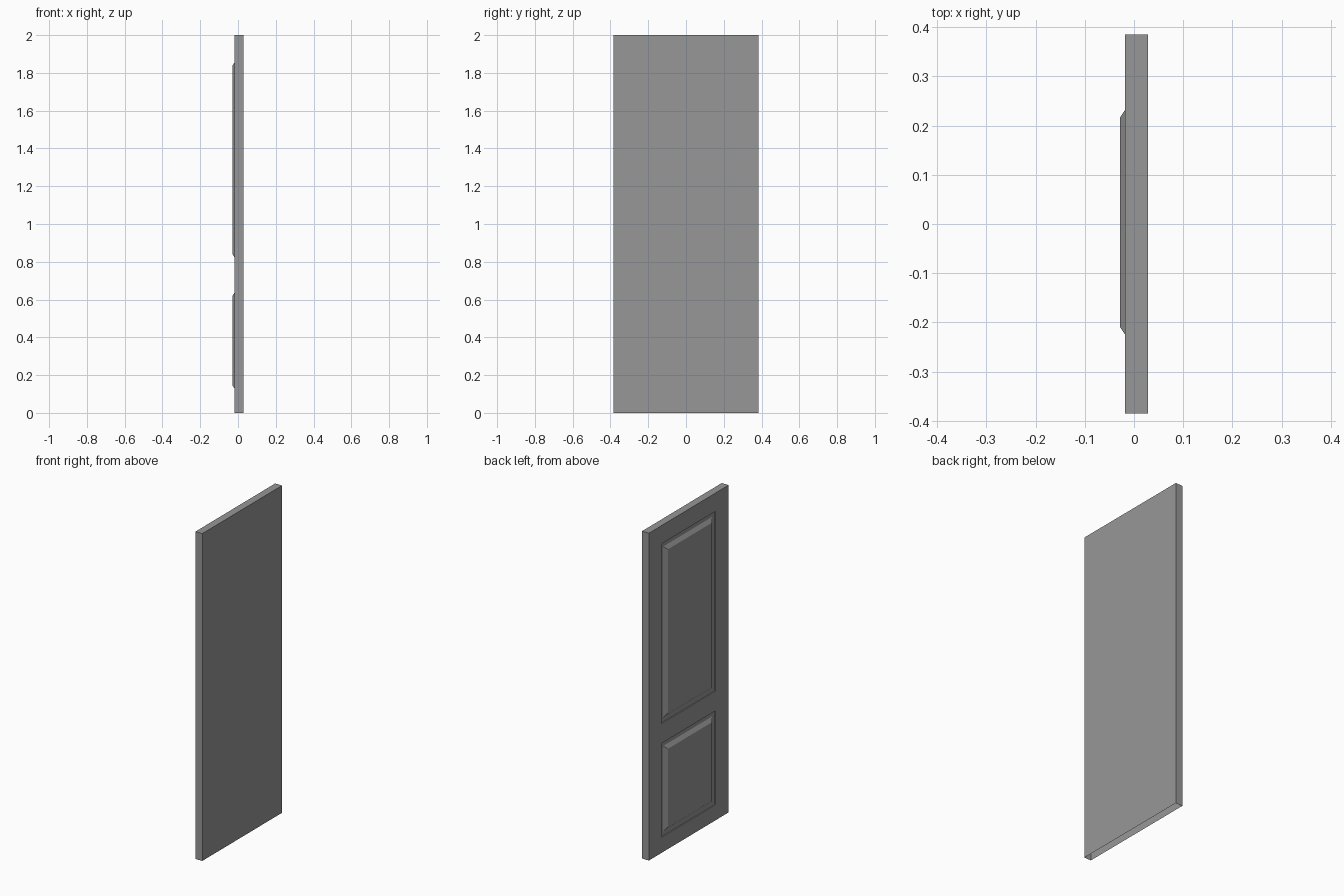
import bpy, bmesh

if "Cube" in bpy.data.objects:
    bpy.data.objects.remove(bpy.data.objects["Cube"])

FACE_X, BACK_X = -0.0185, 0.0280
ys = [-0.385, -0.258, 0.265, 0.385]
zs = [0.0, 0.095, 0.669, 0.790, 1.888, 2.0]
# panel moulding: (inset, depth) steps from surface to raised field
steps = [(0.001, -0.0135), (0.025, -0.0135), (0.0225, -0.0285)]

bm = bmesh.new()

# panelled face: stile and rail layout
v = [[bm.verts.new((FACE_X, y, z)) for z in zs] for y in ys]
panels = []
for i in range(len(ys) - 1):
    for j in range(len(zs) - 1):
        f = bm.faces.new((v[i][j], v[i][j + 1], v[i + 1][j + 1], v[i + 1][j]))
        if i == 1 and j in (1, 3):
            panels.append(f)
bm.normal_update()
border = [e for e in bm.edges if e.is_boundary]

# recessed groove and raised field of each panel
for f in panels:
    for inset, x in steps:
        bmesh.ops.inset_individual(bm, faces=[f], thickness=inset, use_even_offset=True)
        for vert in f.verts:
            vert.co.x = x
        bm.normal_update()

# door thickness and plain far side
res = bmesh.ops.extrude_edge_only(bm, edges=border)["geom"]
for g in res:
    if isinstance(g, bmesh.types.BMVert):
        g.co.x = BACK_X
bmesh.ops.holes_fill(bm, edges=[e for e in bm.edges if e.is_boundary], sides=0)
bmesh.ops.recalc_face_normals(bm, faces=bm.faces[:])

# underside is left open
under = [f for f in bm.faces if all(p.co.z < 1e-5 for p in f.verts)]
bmesh.ops.delete(bm, geom=under, context='FACES')

mesh = bpy.data.meshes.new("door_leaf")
bm.to_mesh(mesh)
bm.free()
door = bpy.data.objects.new("door_leaf", mesh)
bpy.context.collection.objects.link(door)

# dark grey paint
paint = bpy.data.materials.new("dark_grey_paint")
paint.diffuse_color = (0.31, 0.31, 0.31, 1.0)
paint.use_nodes = True
paint.node_tree.nodes["Principled BSDF"].inputs["Base Color"].default_value = paint.diffuse_color
mesh.materials.append(paint)
